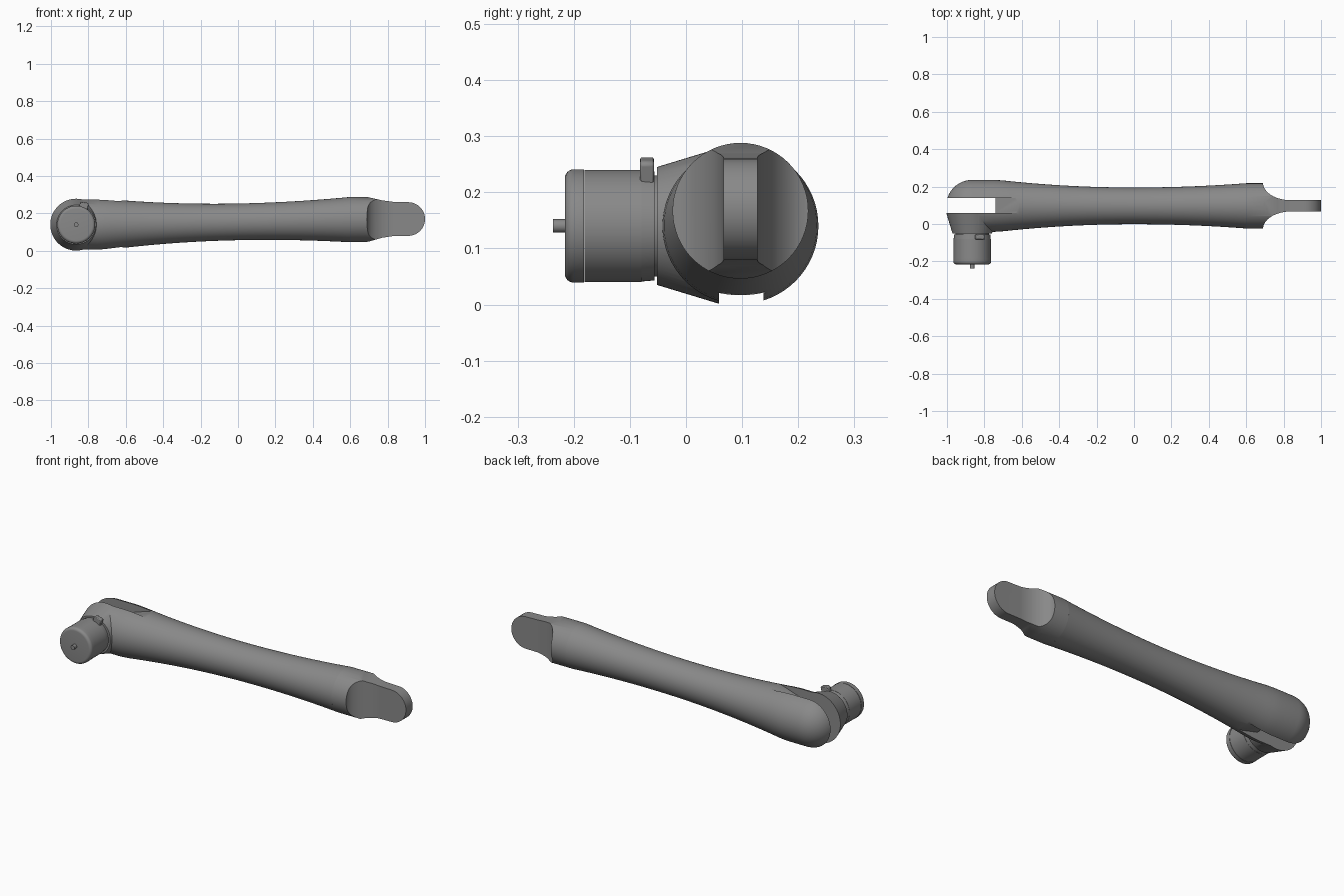
import bpy, bmesh
from math import sin, cos, pi

if "Cube" in bpy.data.objects:
    bpy.data.objects.remove(bpy.data.objects["Cube"])

CY = 0.097            # centre line of the link in y
JX, JZ = -0.865, 0.14  # joint axis

dark = bpy.data.materials.new("dark_grey")
dark.diffuse_color = (0.25, 0.25, 0.25, 1)
dark.use_nodes = True
dark.node_tree.nodes["Principled BSDF"].inputs["Base Color"].default_value = dark.diffuse_color


def finish(name, bm):
    bmesh.ops.recalc_face_normals(bm, faces=bm.faces)
    me = bpy.data.meshes.new(name)
    bm.to_mesh(me)
    bm.free()
    me.materials.append(dark)
    ob = bpy.data.objects.new(name, me)
    bpy.context.collection.objects.link(ob)
    return ob


def loft(name, stations, axis='X', n=64):
    """Round sections: (position, height z, radius) along x, or (y, radius) about the joint axis."""
    bm = bmesh.new()
    rings = []
    for s in stations:
        ring = []
        for i in range(n):
            c, d = cos(2 * pi * i / n), sin(2 * pi * i / n)
            if axis == 'X':
                p = (s[0], CY + s[2] * c, s[1] + s[2] * d)
            else:
                p = (JX + s[1] * c, s[0], JZ + s[1] * d)
            ring.append(bm.verts.new(p))
        rings.append(ring)
    for a, b in zip(rings, rings[1:]):
        for i in range(n):
            j = (i + 1) % n
            bm.faces.new((a[i], a[j], b[j], b[i]))
    bm.faces.new(rings[0])
    bm.faces.new(rings[-1])
    return finish(name, bm)


def prism(name, pts, lo, hi, along='Y'):
    """Profile in xz pushed along y, or profile in xy pushed along z."""
    bm = bmesh.new()
    place = (lambda a, b, t: (a, t, b)) if along == 'Y' else (lambda a, b, t: (a, b, t))
    lower = [bm.verts.new(place(a, b, lo)) for a, b in pts]
    upper = [bm.verts.new(place(a, b, hi)) for a, b in pts]
    bm.faces.new(lower)
    bm.faces.new(upper)
    for i in range(len(pts)):
        j = (i + 1) % len(pts)
        bm.faces.new((lower[i], lower[j], upper[j], upper[i]))
    return finish(name, bm)


def boolean(ob, other, op):
    bpy.context.view_layer.objects.active = ob
    m = ob.modifiers.new(op.lower(), 'BOOLEAN')
    m.operation, m.solver, m.object = op, 'EXACT', other
    bpy.ops.object.modifier_apply(modifier=m.name)
    bpy.data.objects.remove(other, do_unlink=True)


# Link body: ball end flowing into a waisted tube
stations = [(JX - 0.139 * cos(t), JZ, 0.139 * sin(t))
            for t in [0.02 + (pi / 2 - 0.02) * i / 16 for i in range(17)]]
for i in range(31):
    x = -0.75 + 1.35 * i / 30
    stations.append((x, 0.155 + 0.02 * x, min(0.139, 0.098 + x * x * (0.077 if x < 0 else 0.064))))
body = loft("link_tube", stations)

# Conical motor mount on the front cheek
mount = loft("motor_mount", [(-0.052, 0.105), (0.06, 0.139), (0.1, 0.139)], 'Y')
boolean(body, mount, 'UNION')

# Fork slot with relief wedges above and below
slot = prism("slot_cutter", [(-1.1, -0.1), (-0.6, -0.1), (-0.6, 0.015), (-0.74, 0.05),
                             (-0.74, 0.23), (-0.6, 0.275), (-0.6, 0.4), (-1.1, 0.4)], 0.059, 0.138)
boolean(body, slot, 'DIFFERENCE')

# End tongue: round socket trimmed by a side outline and two hollow coves
tip = loft("end_tongue", [(0.6, 0.167, 0.121), (1.05, 0.167, 0.121)])
outline = [(0.55, 0.0), (0.66, 0.043), (0.7, 0.05), (0.77, 0.07), (0.83, 0.079)]
outline += [(0.91 + 0.09 * sin(pi * i / 24), 0.17 - 0.09 * cos(pi * i / 24)) for i in range(25)]
outline += [(0.83, 0.262), (0.77, 0.27), (0.7, 0.286), (0.66, 0.292), (0.55, 0.35)]
boolean(tip, prism("tip_outline", outline, -0.2, 0.4), 'INTERSECT')
for side in (-1, 1):
    cove = [(1.1, 0.3), (0.69, 0.3)]
    cove += [(0.84 - 0.15 * cos(pi / 2 * i / 16), 0.123 - 0.093 * sin(pi / 2 * i / 16))
             for i in range(17)] + [(1.1, 0.03)]
    cutter = prism("cove_cutter", [(x, CY + side * w) for x, w in cove], -0.1, 0.5, 'Z')
    boolean(tip, cutter, 'DIFFERENCE')

# Motor turned about the joint axis: neck, body, cap with rounded rim
neck = loft("motor_neck", [(-0.03, 0.09), (-0.056, 0.09), (-0.056, 0.097), (-0.079, 0.099)], 'Y')
motor = loft("motor_body", [(-0.079, 0.1), (-0.181, 0.1)], 'Y')
rim = [(-0.200 - 0.016 * sin(pi / 2 * i / 6), 0.085 + 0.016 * cos(pi / 2 * i / 6)) for i in range(7)]
cap = loft("motor_cap", [(-0.182, 0.101)] + rim, 'Y')
shaft = loft("motor_shaft", [(-0.21, 0.012), (-0.237, 0.012)], 'Y', 24)

# Cable tab on the motor collar
tab = prism("cable_tab", [(-0.855, 0.22), (-0.81, 0.205), (-0.797, 0.25), (-0.803, 0.256),
                          (-0.836, 0.263), (-0.844, 0.258)], -0.082, -0.057)
bev = tab.modifiers.new("rounding", 'BEVEL')
bev.width, bev.segments = 0.004, 2

# Smooth shading with crisp edges
bpy.ops.object.select_all(action='DESELECT')
for ob in bpy.data.objects:
    ob.select_set(True)
bpy.context.view_layer.objects.active = body
bpy.ops.object.shade_smooth_by_angle(angle=0.5)
